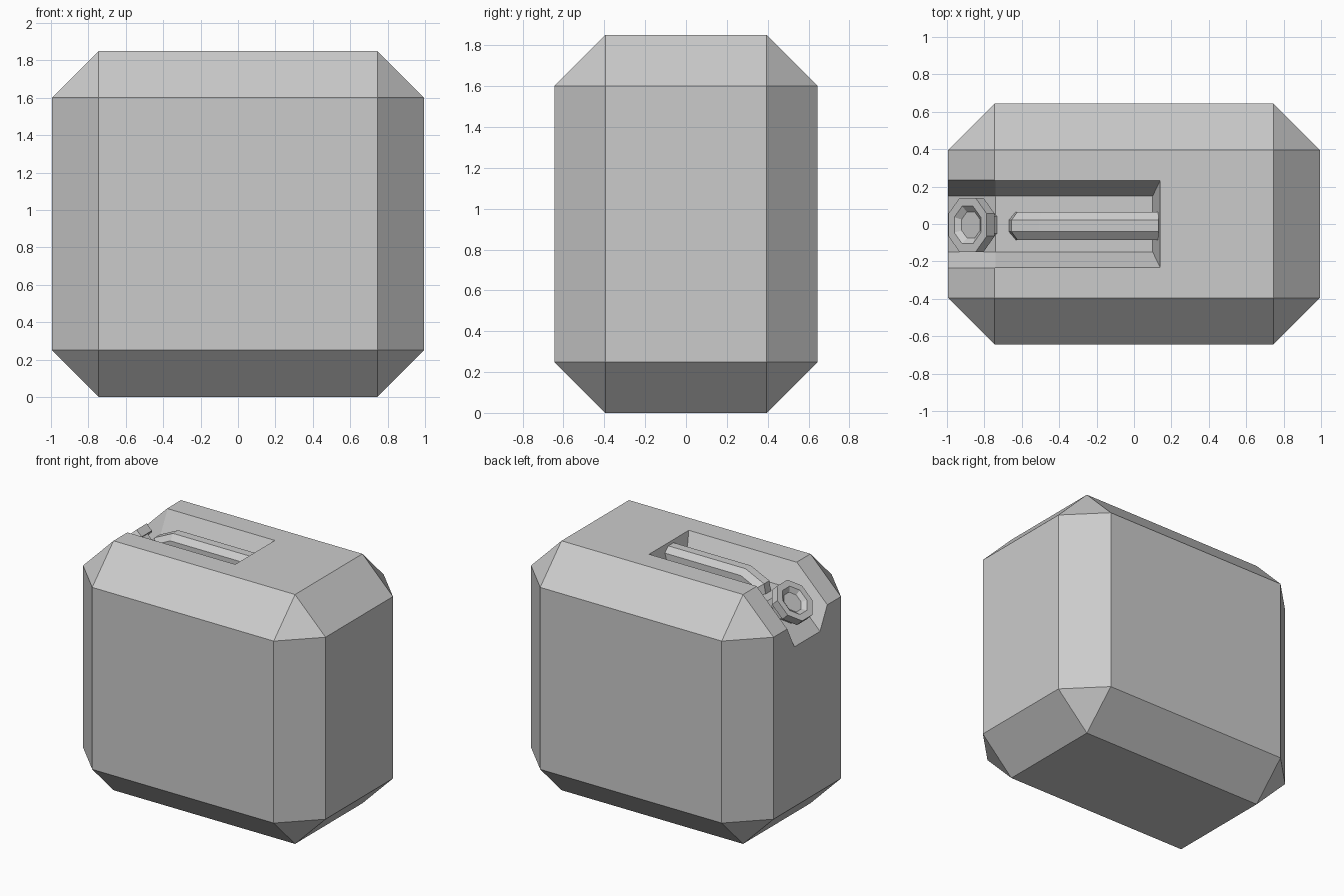
import bpy, bmesh, math
from mathutils import Vector, Matrix

if "Cube" in bpy.data.objects:
    bpy.data.objects.remove(bpy.data.objects["Cube"])


def make(name, bm):
    bmesh.ops.recalc_face_normals(bm, faces=bm.faces)
    me = bpy.data.meshes.new(name)
    bm.to_mesh(me)
    bm.free()
    ob = bpy.data.objects.new(name, me)
    bpy.context.collection.objects.link(ob)
    return ob


def loft(name, rings):
    """Skin a list of equal-length point rings and close both ends."""
    bm = bmesh.new()
    vs = [[bm.verts.new(p) for p in r] for r in rings]
    n = len(rings[0])
    for a, b in zip(vs, vs[1:]):
        for i in range(n):
            j = (i + 1) % n
            bm.faces.new((a[i], a[j], b[j], b[i]))
    bm.faces.new(vs[0])
    bm.faces.new(vs[-1])
    return make(name, bm)


def octagon(ry, rz):
    """Flat-sided octagon, given its half width and half height."""
    c = math.cos(math.pi / 8)
    angles = [math.pi / 8 + i * math.pi / 4 for i in range(8)]
    return [(ry / c * math.cos(a), rz / c * math.sin(a)) for a in angles]


# Can body: box with every edge chamfered
bm = bmesh.new()
bmesh.ops.create_cube(bm, size=1, matrix=Matrix.Translation((0, 0, 0.925))
                      @ Matrix.Diagonal((1.99, 1.29, 1.85, 1)))
bmesh.ops.bevel(bm, geom=bm.edges[:], offset=0.25, segments=1,
                affect='EDGES', profile=0.5)
body = make("can_body", bm)

# Sloped-wall recess along the top and down the left chamfer
D = 0.16
stations = [(-1.2, -1.2, 1.85 - D - 0.46), (-0.74, -0.74, 1.85 - D),
            (0.10, 0.18, 1.85 - D)]
cutter = loft("recess_cutter", [
    [(xb, -0.15, z), (xb, 0.15, z), (xt, 0.315, z + 2 * D), (xt, -0.315, z + 2 * D)]
    for xb, xt, z in stations])
cutter.hide_render = True
mod = body.modifiers.new("recess", 'BOOLEAN')
mod.operation = 'DIFFERENCE'
mod.solver = 'EXACT'
mod.object = cutter
bpy.context.view_layer.objects.active = body
bpy.ops.object.modifier_apply(modifier=mod.name)
bpy.data.objects.remove(cutter)

# Carrying handle: octagonal bar swept along the recess, bending into its floor
path = [(0.13, 1.772), (-0.49, 1.772), (-0.60, 1.72), (-0.615, 1.64)]
pts = [Vector((x, 0, z)) for x, z in path]
rings = []
for i, p in enumerate(pts):
    d0 = (p - pts[max(i - 1, 0)]).normalized()
    d1 = (pts[min(i + 1, len(pts) - 1)] - p).normalized()
    t = (d0 + d1).normalized()
    up = Vector((t.z, 0, -t.x))
    miter = 1 / max(t.dot(d0), t.dot(d1))
    rings.append([p + Vector((0, y - 0.01, 0)) + up * h * miter
                  for y, h in octagon(0.075, 0.062)])
loft("handle", rings)

# Screw cap and neck, tilted square to the left chamfer
axis = Vector((-1, 0, 1)).normalized()
across = Vector((1, 0, 1)).normalized()
top = Vector((-0.89, -0.005, 1.693))


def turned(name, profile):
    loft(name, [[top + axis * h + across * v + Vector((0, u, 0))
                 for u, v in octagon(r, r)] for r, h in profile])


turned("cap", [(0.145, -0.06), (0.145, 0), (0.10, 0), (0.07, -0.025)])
turned("neck", [(0.11, -0.13), (0.11, -0.055)])
